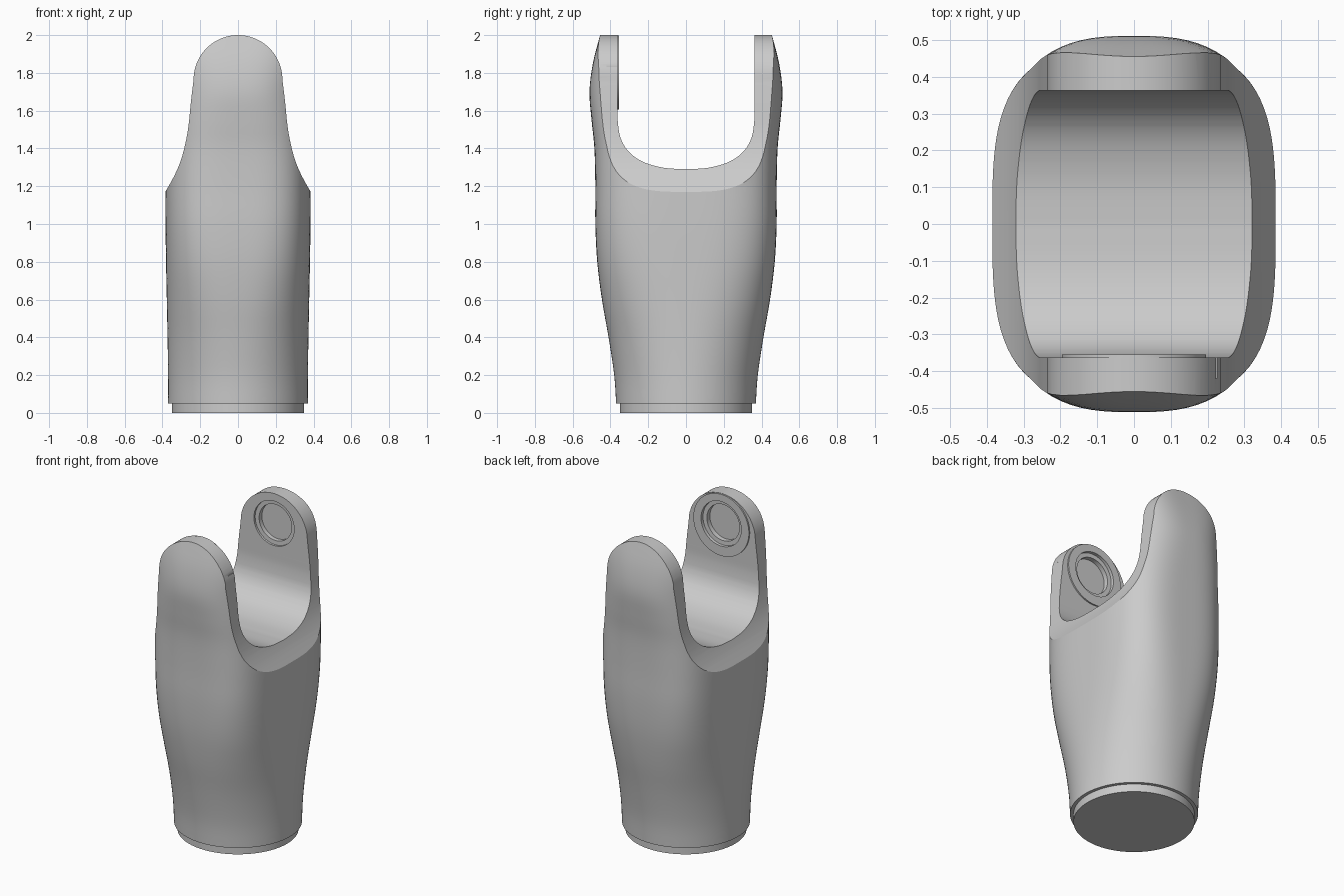
import bpy
import bmesh
from math import sin, cos, pi, radians
from mathutils import Vector

cube = bpy.data.objects.get("Cube")
if cube:
    bpy.data.objects.remove(cube, do_unlink=True)

grey = bpy.data.materials.new("matte grey")
grey.use_nodes = True
grey.diffuse_color = (0.6, 0.6, 0.6, 1)
grey.node_tree.nodes["Principled BSDF"].inputs["Base Color"].default_value = (0.6, 0.6, 0.6, 1)


def finish(name, bm):
    bmesh.ops.recalc_face_normals(bm, faces=bm.faces)
    mesh = bpy.data.meshes.new(name)
    bm.to_mesh(mesh)
    bm.free()
    mesh.materials.append(grey)
    obj = bpy.data.objects.new(name, mesh)
    bpy.context.collection.objects.link(obj)
    return obj


def smooth_path(rows, steps):
    """Catmull-Rom interpolation through rows of any width."""
    pts = [Vector(r) for r in rows]
    out = []
    for i in range(len(pts) - 1):
        a, b, c = pts[max(i - 1, 0)], pts[i], pts[i + 1]
        d = pts[min(i + 2, len(pts) - 1)]
        for k in range(steps):
            t = k / steps
            out.append(0.5 * (2 * b + (c - a) * t + (2 * a - 5 * b + 4 * c - d) * t ** 2
                              + (3 * b - a - 3 * c + d) * t ** 3))
    return out + [pts[-1]]


def loft(name, rings):
    bm = bmesh.new()
    loops = [[bm.verts.new(p) for p in ring] for ring in rings]
    count = len(loops[0])
    for low, high in zip(loops, loops[1:]):
        for i in range(count):
            j = (i + 1) % count
            bm.faces.new((low[i], low[j], high[j], high[i]))
    bm.faces.new(loops[0])
    bm.faces.new(loops[-1])
    return finish(name, bm)


def mirrored(half):
    """Close a right-hand outline that ends on the centre line."""
    return half + [Vector((-p[0], p[1])) for p in reversed(half[:-1])]


def circle_y(radius, y, z, count=64):
    return [(radius * cos(2 * pi * i / count), y, z + radius * sin(2 * pi * i / count))
            for i in range(count)]


def boolean(obj, cutter, operation):
    mod = obj.modifiers.new("cut", "BOOLEAN")
    mod.operation = operation
    mod.solver = "EXACT"
    mod.object = cutter
    bpy.context.view_layer.objects.active = obj
    bpy.ops.object.modifier_apply(modifier=mod.name)


# Sleeve: round at the foot, boxy above (height, half width, half depth, squareness)
sections = smooth_path([
    (0.05, 0.37, 0.37, 2.0), (0.2, 0.37, 0.38, 2.05), (0.4, 0.373, 0.41, 2.2),
    (0.6, 0.377, 0.445, 2.5), (0.8, 0.381, 0.47, 2.9), (1.0, 0.384, 0.48, 3.2),
    (1.2, 0.385, 0.48, 3.3), (1.4, 0.385, 0.485, 3.2), (1.55, 0.385, 0.5, 3.0),
    (1.7, 0.385, 0.511, 2.8), (1.85, 0.385, 0.493, 3.1), (2.0, 0.385, 0.455, 3.6),
    (2.06, 0.385, 0.44, 3.7)], 4)
SIDES = 112


def section_ring(z, hx, hy, n):
    ring = []
    for i in range(SIDES):
        c, s = cos(2 * pi * i / SIDES), sin(2 * pi * i / SIDES)
        r = (abs(c / hx) ** n + abs(s / hy) ** n) ** (-1 / n)
        ring.append((r * c, r * s, z))
    return ring


body = loft("fork_body", [section_ring(*s) for s in sections])

# Shoulder and rounded arm outline
side = smooth_path([(0.385, 1.17), (0.34, 1.25), (0.305, 1.33), (0.28, 1.42),
                    (0.262, 1.52), (0.249, 1.65), (0.235, 1.765)], 4)
dome = [Vector((0.235 * cos(a), 1.765 + 0.235 * sin(a)))
        for a in (pi / 2 * k / 20 for k in range(1, 21))]
outline = mirrored([Vector((0.55, -0.2)), Vector((0.55, 0.88))] + side + dome)
outline_cutter = loft("outline_cutter", [[(x, y, z) for x, z in outline] for y in (-0.8, 0.8)])

# Slot between the arms
slot = mirrored([Vector((0.363, 2.3))] + smooth_path(
    [(0.363, 1.62), (0.361, 1.54), (0.346, 1.455), (0.305, 1.385), (0.23, 1.33),
     (0.12, 1.298), (0, 1.29)], 5))
slot_cutter = loft("slot_cutter", [[(x, y, z) for y, z in slot] for x in (-0.8, 0.8)])

# Stepped round sockets facing each other across the slot
socket_steps = [(0.115, -0.405), (0.115, -0.375), (0.142, -0.374),
                (0.142, 0.376), (0.115, 0.377), (0.115, 0.405)]
socket_cutter = loft("socket_cutter", [circle_y(r, y, 1.81) for r, y in socket_steps])

# Thin notch in the left edge of the front arm
notch_cutter = loft("notch_cutter", [
    [(x, y, z) for x, y in ((0.222, -0.42), (0.3, -0.42), (0.3, -0.34), (0.222, -0.34))]
    for z in (1.832, 1.846)])

boolean(body, outline_cutter, "INTERSECT")
for cutter in (slot_cutter, socket_cutter, notch_cutter):
    boolean(body, cutter, "DIFFERENCE")

# Raised washer on the inside of the front arm
pad = loft("front_arm_washer", [circle_y(0.196, y, 1.802, 96) for y in (-0.37, -0.354)])
boolean(pad, socket_cutter, "DIFFERENCE")

# Foot collar
collar = loft("foot_collar", [[(0.35 * cos(2 * pi * i / 96), 0.35 * sin(2 * pi * i / 96), z)
                               for i in range(96)] for z in (0, 0.06)])

for cutter in (outline_cutter, slot_cutter, socket_cutter, notch_cutter):
    bpy.data.objects.remove(cutter, do_unlink=True)

for obj in (body, pad, collar):
    bpy.ops.object.select_all(action="DESELECT")
    obj.select_set(True)
    bpy.context.view_layer.objects.active = obj
    bpy.ops.object.shade_smooth_by_angle(angle=radians(25))
